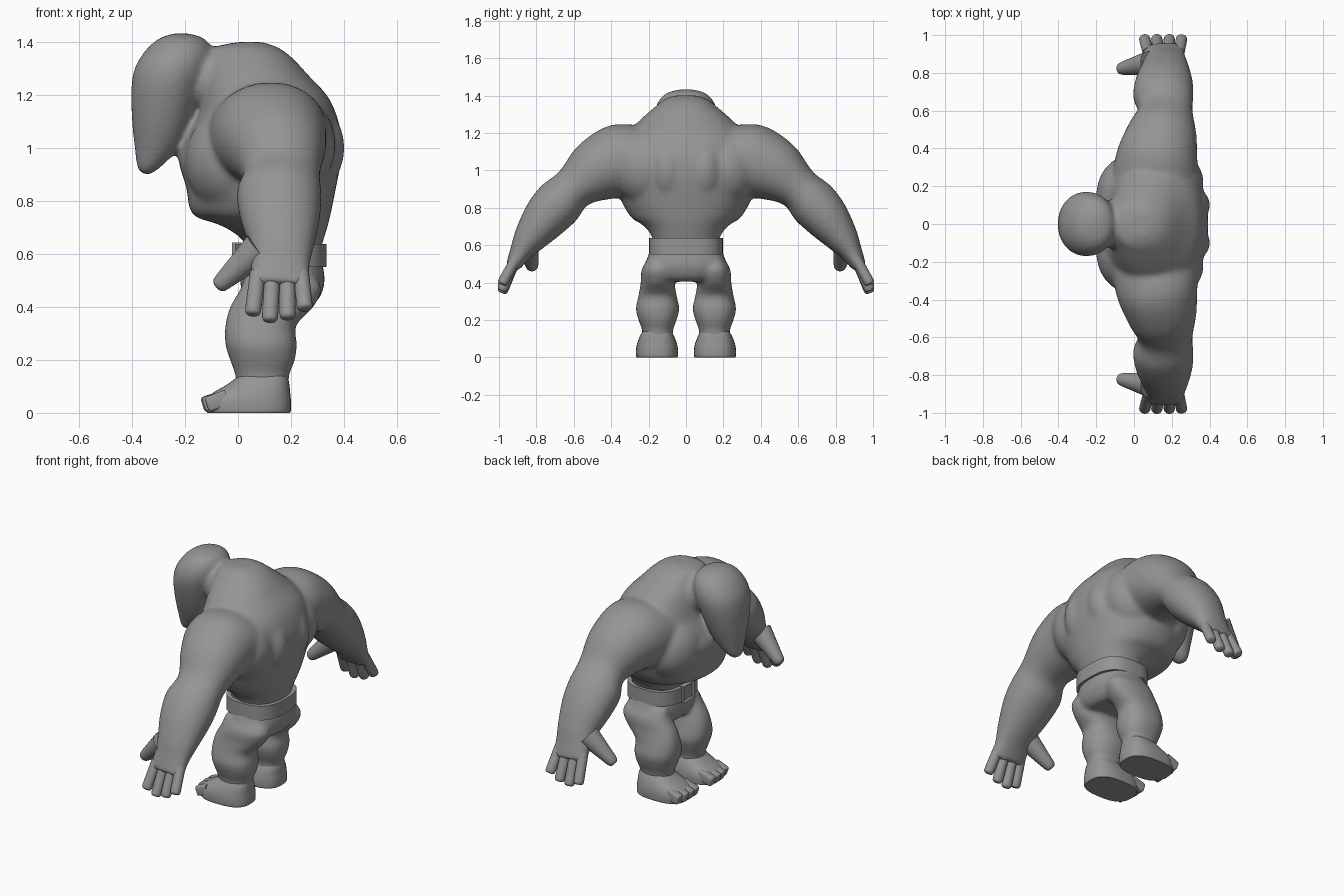
import bpy, bmesh, math
from mathutils import Vector

cube = bpy.data.objects.get("Cube")
if cube:
    bpy.data.objects.remove(cube)

clay = bpy.data.materials.new("clay_grey")
clay.use_nodes = True
clay.diffuse_color = (0.3, 0.3, 0.3, 1)
clay.node_tree.nodes["Principled BSDF"].inputs["Base Color"].default_value = clay.diffuse_color


def spline(a, b, c, d, t):
    """Smooth step between b and c."""
    return b + 0.5 * t * (c - a + t * (2 * a - 5 * b + 4 * c - d + t * (3 * (b - c) + d - a)))


def loft(bm, stations, power=2.0, sides=32, steps=5, cap=True):
    """Skin rings given as (centre, half axis, half axis)."""
    fine, last = [], len(stations) - 1
    for i in range(last):
        a, b, c, d = (stations[min(max(i + k, 0), last)] for k in (-1, 0, 1, 2))
        for s in range(steps):
            fine.append([spline(a[k], b[k], c[k], d[k], s / steps) for k in range(3)])
    fine.append(stations[-1])
    rings = []
    for centre, u, v in fine:
        ring = []
        for k in range(sides):
            ang = math.tau * k / sides
            co, si = math.cos(ang), math.sin(ang)
            p = centre + u * math.copysign(abs(co) ** (2 / power), co)
            ring.append(bm.verts.new(p + v * math.copysign(abs(si) ** (2 / power), si)))
        rings.append(ring)
    faces = []
    for lo, hi in zip(rings, rings[1:]):
        for k in range(sides):
            n = (k + 1) % sides
            faces.append(bm.faces.new((lo[k], lo[n], hi[n], hi[k])))
    if cap:
        faces += [bm.faces.new(rings[0]), bm.faces.new(rings[-1])]
    bmesh.ops.recalc_face_normals(bm, faces=faces)


def stack(bm, rows, y=0, **kw):
    """Rows of (z, front x, back x, half width)."""
    loft(bm, [(Vector(((f + b) / 2, y, z)), Vector(((b - f) / 2, 0, 0)), Vector((0, w, 0)))
              for z, f, b, w in rows], **kw)


def limb(bm, rows, side=1, ref=(1, 0, 0), **kw):
    """Rows of (x, y, z, width radius, thickness radius) along a path."""
    pts = [Vector((r[0], r[1] * side, r[2])) for r in rows]
    out = []
    for i, r in enumerate(rows):
        t = (pts[min(i + 1, len(pts) - 1)] - pts[max(i - 1, 0)]).normalized()
        v = t.cross(Vector(ref)).normalized()
        out.append((pts[i], v.cross(t) * r[3], v * r[4]))
    loft(bm, out, **kw)


def digit(bm, a, b, r0, r1, side, thick=1.0, **kw):
    """Blunt-ended finger or toe from a to b."""
    a, b = Vector(a), Vector(b)
    rows = []
    for t, k in ((0, 1), (0.5, 1), (0.88, 1), (0.97, 0.85), (1, 0.55)):
        r = (r0 + (r1 - r0) * t) * k
        rows.append((*a.lerp(b, t), r, r * thick))
    limb(bm, rows, side, sides=20, steps=3, **kw)


def blob(bm, centre, size):
    new = bmesh.ops.create_uvsphere(bm, u_segments=32, v_segments=20, radius=1)["verts"]
    for v in new:
        v.co = Vector([c + s * p for c, s, p in zip(centre, size, v.co)])


def finish(name, bm, voxel=0, soften=10, angle=40):
    mesh = bpy.data.meshes.new(name)
    bm.to_mesh(mesh)
    bm.free()
    ob = bpy.data.objects.new(name, mesh)
    bpy.context.collection.objects.link(ob)
    mesh.materials.append(clay)
    bpy.ops.object.select_all(action='DESELECT')
    ob.select_set(True)
    bpy.context.view_layer.objects.active = ob
    if voxel:
        m = ob.modifiers.new("fuse", 'REMESH')
        m.mode, m.voxel_size, m.use_smooth_shade = 'VOXEL', voxel, True
        s = ob.modifiers.new("soften", 'SMOOTH')
        s.factor, s.iterations = 0.5, soften
    else:
        bpy.ops.object.shade_smooth_by_angle(angle=math.radians(angle))


# Torso, neck, bearded head, arms and muscles fused into one skin
bm = bmesh.new()
stack(bm, [(.58, .06, .3, .16), (.66, .01, .325, .19), (.71, -.07, .34, .235), (.75, -.172, .35, .295),
           (.85, -.195, .37, .35), (.96, -.224, .39, .37), (1.05, -.19, .39, .365), (1.13, -.15, .37, .35),
           (1.2, -.135, .335, .31), (1.27, -.125, .27, .245), (1.34, -.11, .205, .165), (1.38, -.09, .15, .115),
           (1.4, 0, .09, .06)], power=2.2, sides=48)
stack(bm, [(.9, -.354, -.333, .02), (.92, -.379, -.30, .048), (1.0, -.39, -.222, .088),
           (1.1, -.4, -.172, .128), (1.22, -.403, -.13, .163), (1.3, -.39, -.103, .17),
           (1.37, -.348, -.098, .147), (1.415, -.295, -.13, .1), (1.433, -.24, -.19, .03)],
      power=2.1, sides=48)
blob(bm, (-.09, 0, 1.25), (.12, .135, .125))
arm = [(.11, .13, 1.03, .23, .17), (.115, .26, 1.045, .228, .195), (.125, .37, 1.045, .213, .198),
       (.15, .49, .99, .183, .167), (.165, .6, .905, .145, .118), (.155, .68, .825, .16, .132),
       (.16, .76, .735, .15, .12), (.165, .84, .63, .122, .087), (.16, .885, .56, .112, .06),
       (.155, .93, .48, .118, .037)]
for side in (1, -1):
    limb(bm, arm, side, power=2.1)
    blob(bm, (.2, side * .1, 1.0), (.203, .13, .21))
    blob(bm, (.19, side * .22, 1.01), (.178, .17, .2))
    blob(bm, (-.03, side * .15, .95), (.17, .21, .2))
finish("body", bm, .011, 16)

# Fingers and thumbs
for side, tag in ((1, "left"), (-1, "right")):
    bm = bmesh.new()
    for x0, x1, drop in ((.075, .055, .37), (.13, .12, .345), (.187, .187, .355), (.238, .253, .39)):
        digit(bm, (x0, .908, .53), (x1, .985, drop), .03, .03, side, .95)
    digit(bm, (.08, .85, .62), (-.08, .82, .475), .066, .03, side)
    finish(tag + "_fingers", bm)

# Trousers: hips and two bulging legs
bm = bmesh.new()
stack(bm, [(.405, .06, .275, .13), (.43, .03, .305, .19), (.48, .01, .325, .222), (.53, .01, .325, .208),
           (.6, .02, .31, .18)], power=2.4)
for side in (1, -1):
    stack(bm, [(.06, 0, .19, .085), (.14, -.01, .193, .082), (.2, -.03, .215, .102), (.26, -.048, .222, .116),
               (.33, -.048, .22, .102), (.4, -.03, .285, .09), (.47, .01, .315, .085), (.53, .03, .28, .05)],
          y=side * .152, power=2.3)
finish("trousers", bm, .01, 12)

# Feet with four blocky toes
for side, tag in ((1, "left"), (-1, "right")):
    bm = bmesh.new()
    stack(bm, [(0, -.115, .195, .108), (.01, -.12, .2, .112), (.045, -.12, .2, .112), (.075, -.095, .197, .106),
               (.105, -.045, .194, .095), (.13, -.01, .189, .082), (.15, .01, .18, .07)],
          y=side * .155, power=2.7)
    for k, tip in enumerate((-.132, -.134, -.13, -.118)):
        y = .083 + k * .048
        digit(bm, (-.04, y, .058), (tip, y, .03), .026, .0245, side, 1.2, ref=(0, 1, 0), power=5)
    finish(tag + "_foot", bm)

# Belt band and framed buckle
bm = bmesh.new()
outer, inner = (-.01, .335, .197), (.015, .31, .172)
stack(bm, [(.55, *outer), (.638, *outer), (.638, *inner), (.55, *inner), (.55, *outer)],
      power=2.8, sides=48, steps=1, cap=False)
bmesh.ops.remove_doubles(bm, verts=bm.verts, dist=.0001)
finish("belt", bm)

bm = bmesh.new()
bmesh.ops.create_cube(bm, size=1)
for v in bm.verts:
    v.co = Vector((-.005 + v.co.x * .035, v.co.y * .1, .593 + v.co.z * .1))
front = min(bm.faces, key=lambda f: f.calc_center_median().x)
bmesh.ops.inset_region(bm, faces=[front], thickness=.014)
bmesh.ops.translate(bm, verts=front.verts, vec=(.01, 0, 0))
finish("buckle", bm, angle=30)
